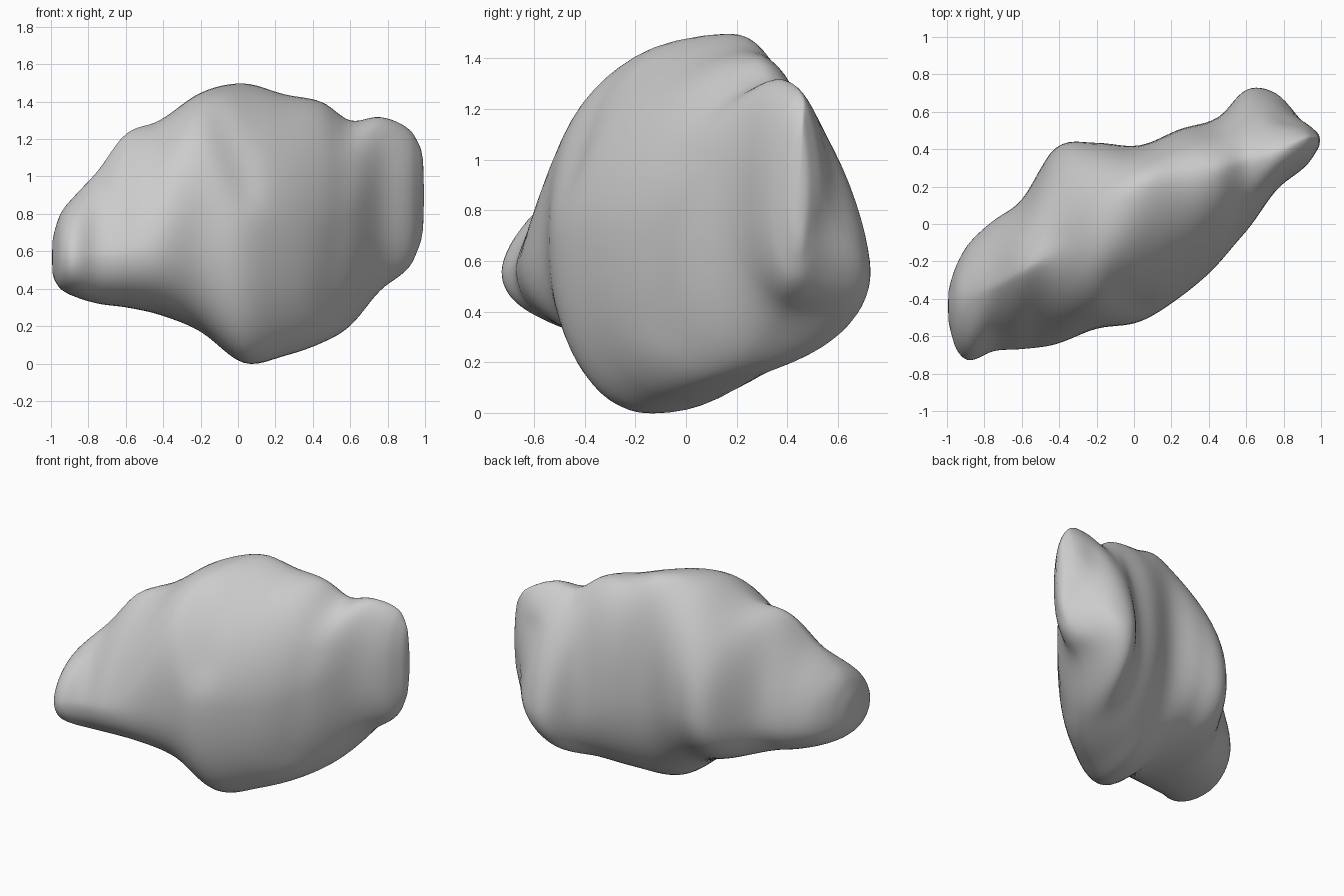
import bpy, bmesh, math
from mathutils import Vector

if "Cube" in bpy.data.objects:
    bpy.data.objects.remove(bpy.data.objects["Cube"])

# Stations: x, bottom(y,z), front(y,z), top(y,z), back(y,z)
S = [
    (-.99, -.44, .46, -.54, .56, -.43, .68, -.34, .57),
    (-.95, -.44, .40, -.67, .56, -.40, .80, -.22, .57),
    (-.88, -.40, .36, -.73, .56, -.38, .89, -.10, .57),
    (-.75, -.35, .32, -.68, .57, -.33, 1.03, .02, .58),
    (-.60, -.26, .30, -.67, .58, -.25, 1.23, .13, .62),
    (-.42, -.16, .26, -.645, .60, -.14, 1.30, .41, .68),
    (-.20, -.16, .17, -.56, .66, .00, 1.45, .435, .76),
    (.03, -.15, .00, -.525, .70, .18, 1.50, .42, .76),
    (.25, -.05, .04, -.39, .72, .22, 1.44, .51, .70),
    (.45, .08, .11, -.22, .72, .28, 1.40, .57, .60),
    (.60, .25, .20, -.05, .80, .34, 1.30, .72, .56),
    (.76, .40, .39, .18, .85, .38, 1.32, .70, .60),
    (.92, .43, .52, .31, .88, .46, 1.25, .55, .85),
    (.99, .45, .68, .41, .90, .46, 1.13, .48, .90),
]
SEG, SUB = 64, 6


def ramp(v, a, b):
    t = min(1, max(0, (v - a) / (b - a)))
    return t * t * (3 - 2 * t)


def tangent(i, k):
    a, b = S[max(i - 1, 0)], S[min(i + 1, len(S) - 1)]
    return (b[k] - a[k]) / (b[0] - a[0])


def station(i, t):
    # smooth cubic blend between neighbouring stations
    h = S[i + 1][0] - S[i][0]
    out = [S[i][0] + h * t]
    for k in range(1, 9):
        out.append((2*t**3 - 3*t*t + 1) * S[i][k] + (t**3 - 2*t*t + t) * h * tangent(i, k)
                   + (3*t*t - 2*t**3) * S[i + 1][k] + (t**3 - t*t) * h * tangent(i + 1, k))
    return out


def groove(x, z, a, b, width):
    # gaussian falloff around a line segment in the front plane
    p, a, b = Vector((x, z)), Vector(a), Vector(b)
    d = b - a
    t = min(1, max(0, (p - a).dot(d) / d.dot(d)))
    return math.exp(-((p - a - d * t).length / width) ** 2)


def ring(s):
    x, yb, zb, yf, zf, yt, zt, yk, zk = s
    pts = []
    for j in range(SEG):
        a = 2 * math.pi * j / SEG
        c, sn = math.cos(a), math.sin(a)
        front, up = c < 0, sn > 0
        n = 2.2
        if up and front:
            # scooped left shoulder, sloping right face
            n -= .9 * ramp(-x, .16, .58) - .4 * ramp(-x, .7, .95)
            n -= .45 * ramp(x, -.18, .1) - .4 * ramp(x, .5, .8)
        if up and not front:
            n -= .7 * ramp(x, .3, .6) + .35 * ramp(-x, .2, .6)
        cc, ss = abs(c) ** (2 / n), abs(sn) ** (2 / n)
        ye, ze = (yf, zf) if front else (yk, zk)
        ym, zm = (yt, zt) if up else (yb, zb)
        y, z = ym + (ye - ym) * cc, ze + (zm - ze) * ss
        w = min(1, abs(c) * 1.5)
        if front:
            y += .035 * w * groove(x, z, (-.12, 1.36), (.04, .95), .08)
            y += .015 * w * groove(x, z, (.48, .35), (.58, 1.0), .08)
        else:
            y -= .03 * w * groove(x, z, (.86, .75), (.8, 1.05), .08)
        pts.append((x, y, z))
    return pts


# Boulder body lofted through the stations
bm = bmesh.new()
sections = [station(i, t / SUB) for i in range(len(S) - 1) for t in range(SUB)] + [list(S[-1])]
rings = [[bm.verts.new(p) for p in ring(s)] for s in sections]
for r0, r1 in zip(rings, rings[1:]):
    for j in range(SEG):
        k = (j + 1) % SEG
        bm.faces.new((r0[j], r0[k], r1[k], r1[j]))

# Rounded end caps
for r, px in ((rings[0], -1.005), (rings[-1], 1.005)):
    mid = sum((v.co for v in r), Vector()) / SEG
    tip = bm.verts.new((px, mid.y, mid.z))
    for j in range(SEG):
        bm.faces.new((r[j], r[(j + 1) % SEG], tip))
bmesh.ops.recalc_face_normals(bm, faces=bm.faces)

mesh = bpy.data.meshes.new("boulder")
bm.to_mesh(mesh)
bm.free()
mesh.shade_smooth()
rock = bpy.data.objects.new("boulder", mesh)
bpy.context.collection.objects.link(rock)

# Soften the loft lines
sm = rock.modifiers.new("soften", 'SMOOTH')
sm.factor, sm.iterations = .5, 4
